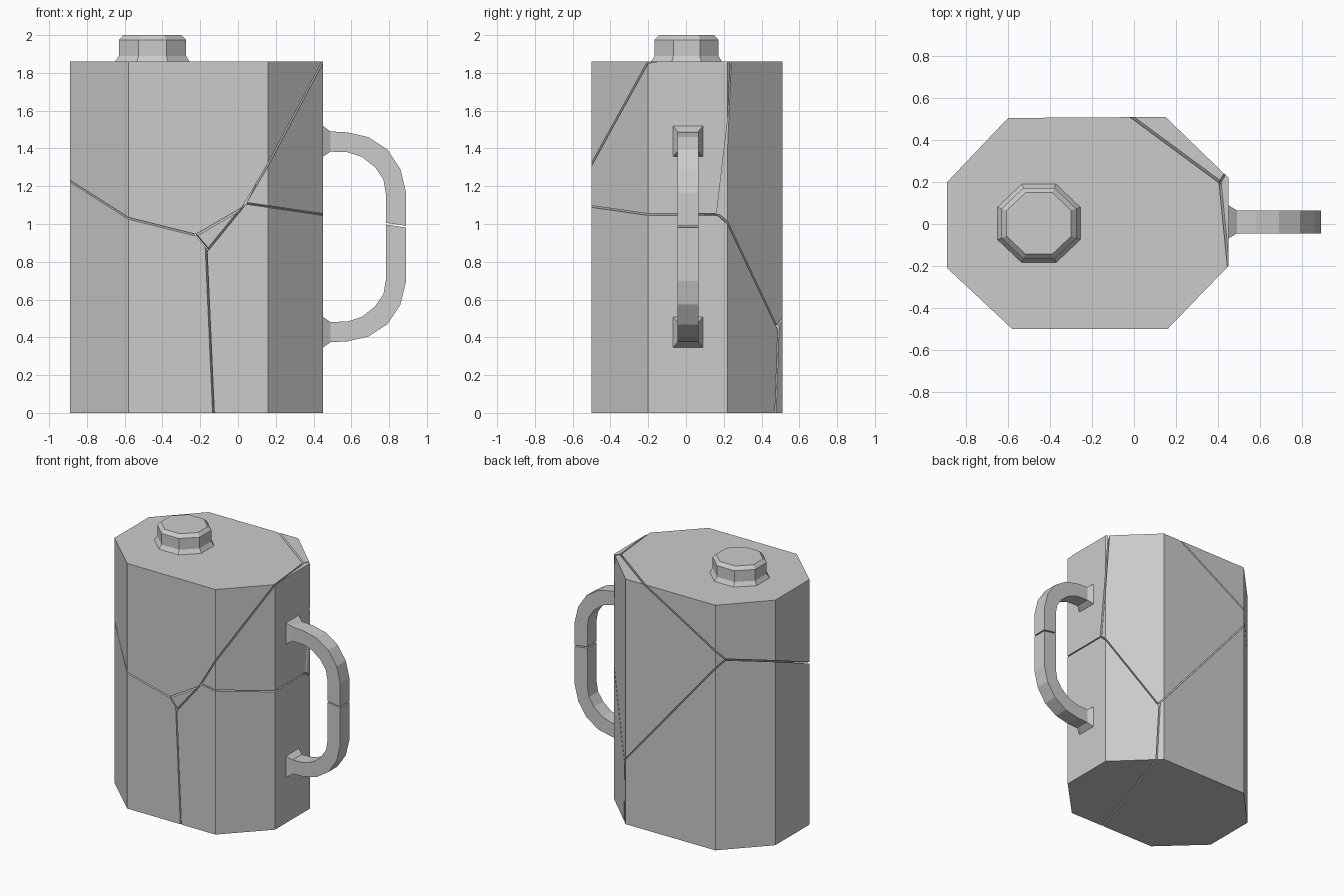
import bpy, bmesh
from math import cos, sin, pi
from mathutils import Vector

if "Cube" in bpy.data.objects:
    bpy.data.objects.remove(bpy.data.objects["Cube"])

GAP = 0.009


def loft(rings):
    """Closed solid through a list of point rings."""
    bm = bmesh.new()
    rows = [[bm.verts.new(p) for p in r] for r in rings]
    n = len(rows[0])
    for a, b in zip(rows, rows[1:]):
        for i in range(n):
            j = (i + 1) % n
            bm.faces.new((a[i], a[j], b[j], b[i]))
    bm.faces.new(rows[0])
    bm.faces.new(rows[-1])
    bmesh.ops.recalc_face_normals(bm, faces=bm.faces)
    return bm


def cut(bm, name, side):
    """Keep one side of a crack plane, half a gap back, and cap the cut."""
    p, n = planes[name]
    n = Vector(n).normalized() * side
    geom = bm.verts[:] + bm.edges[:] + bm.faces[:]
    bmesh.ops.bisect_plane(bm, geom=geom, dist=1e-5, plane_co=Vector(p) + n * GAP / 2,
                           plane_no=n, clear_inner=True)
    rim = [e for e in bm.edges if e.is_boundary]
    if rim:
        bmesh.ops.holes_fill(bm, edges=rim, sides=0)
    bmesh.ops.recalc_face_normals(bm, faces=bm.faces)


def finish(bm, name):
    me = bpy.data.meshes.new(name)
    bm.to_mesh(me)
    bm.free()
    ob = bpy.data.objects.new(name, me)
    bpy.context.collection.objects.link(ob)
    return ob


# Crack planes: point and normal; the normal points into the first-named cell
planes = {
    "AE": ((-.01, .51, 1.86), (-.582, -.789, 1)),
    "AD": ((-.58, -.50, 1.03), (.25, -.413, 1)),
    "AB": ((.45, -.20, 1.86), (-1.7, -.17, 1)),
    "BC": ((.04, -.50, 1.11), (.146, 0, 1)),
    "EB": ((.04, -.50, 1.11), (-.5445, .3297, -.039)),
    "EC": ((.04, -.50, 1.11), (-1.228, .842, 1)),
    "ED": ((-.22, -.50, .94), (1.18, .008, 1)),
    "DC": ((-.13, -.50, 0), (-.8767, .285, -.039)),
}
cells = {"A": "body_upper_left", "B": "body_upper_right", "C": "body_lower_right",
         "D": "body_lower_left", "E": "body_back_wedge"}

# Body: eight-sided prism broken into five shards
outline = [(-.89, -.21), (-.58, -.50), (.16, -.50), (.45, -.20),
           (.45, .22), (.15, .51), (-.60, .505), (-.89, .20)]
for key, name in cells.items():
    bm = loft([[(x, y, z) for x, y in outline] for z in (0, 1.86)])
    for pl in planes:
        if key in pl:
            cut(bm, pl, 1 if pl[0] == key else -1)
    finish(bm, name)

# Handle: outer and inner edge (x, z) with half width; mirrored about mid height
half = [((.448, 1.52), (.448, 1.355), .08), ((.49, 1.49), (.49, 1.383), .055),
        ((.58, 1.485), (.58, 1.38), .055), ((.69, 1.46), (.657, 1.355), .055),
        ((.79, 1.395), (.726, 1.30), .055), ((.86, 1.29), (.77, 1.235), .055),
        ((.89, 1.165), (.783, 1.16), .055)]
MID, YC = .932, .01
flip = [((o[0], 2 * MID - o[1]), (i[0], 2 * MID - i[1]), w) for o, i, w in reversed(half)]
for name, side in (("handle_upper", 1), ("handle_lower", -1)):
    bm = loft([[(o[0], YC - w, o[1]), (o[0], YC + w, o[1]),
                (i[0], YC + w, i[1]), (i[0], YC - w, i[1])] for o, i, w in half + flip])
    cut(bm, "BC", side)
    finish(bm, name)

# Cap: stepped eight-sided knob
rings = []
for r, z in ((.197, 1.86), (.178, 1.89), (.178, 1.975), (.154, 2.0)):
    R = r / cos(pi / 8)
    rings.append([(-.453 + R * cos(pi / 8 + k * pi / 4), .003 + .95 * R * sin(pi / 8 + k * pi / 4), z)
                  for k in range(8)])
finish(loft(rings), "cap")
